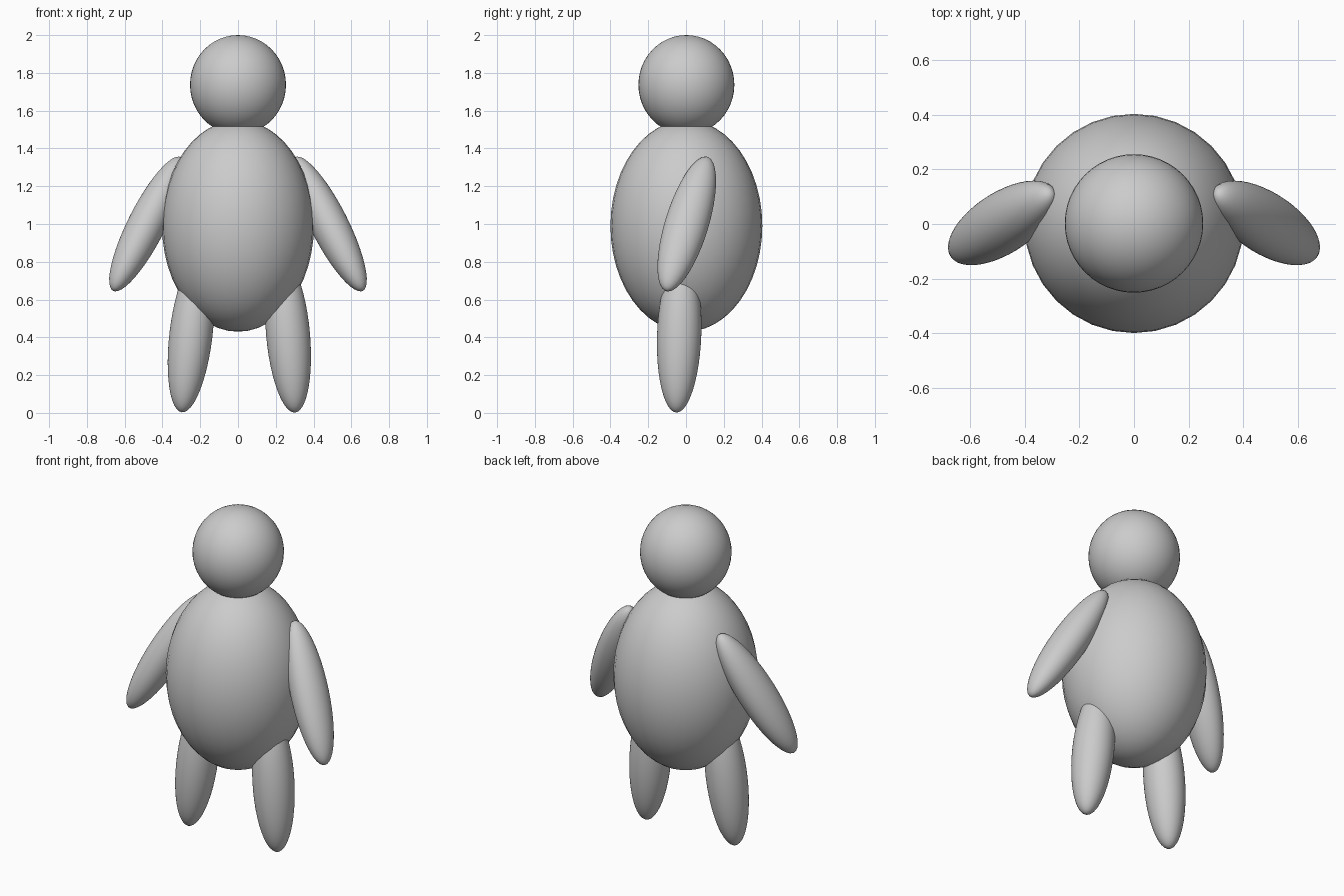
import bpy
from mathutils import Vector, Matrix

if "Cube" in bpy.data.objects:
    bpy.data.objects.remove(bpy.data.objects["Cube"])

grey = bpy.data.materials.new("plain grey")
grey.diffuse_color = (0.6, 0.6, 0.6, 1)
grey.use_nodes = True
grey.node_tree.nodes["Principled BSDF"].inputs["Base Color"].default_value = grey.diffuse_color


def ellipsoid(name, centre, radii, axis=(0, 0, 1), segments=48, rings=24):
    """Smooth ellipsoid whose long local z axis points along the given direction."""
    z = Vector(axis).normalized()
    x = Vector((0, 1, 0)).cross(z).normalized()
    y = z.cross(x)
    turn = Matrix((x, y, z)).transposed().to_4x4()
    bpy.ops.mesh.primitive_uv_sphere_add(segments=segments, ring_count=rings, radius=1)
    ob = bpy.context.object
    ob.name = name
    ob.data.transform(turn @ Matrix.Diagonal((*radii, 1)))
    ob.location = centre
    ob.data.materials.append(grey)
    bpy.ops.object.shade_smooth()
    return ob


# Torso and head
ellipsoid("body", (0, 0.002, 0.99), (0.402, 0.402, 0.56), segments=32, rings=24)
ellipsoid("head", (0, 0.002, 1.737), (0.254, 0.254, 0.263))

# Arms slope outward and forward from the shoulders
for side, label in ((1, "right"), (-1, "left")):
    ellipsoid(label + "_arm", (side * 0.482, 0.004, 1.0), (0.10, 0.115, 0.41),
              axis=(-0.435 * side, 0.264, 0.86))

# Legs splay slightly outward
ellipsoid("right_leg", (0.265, -0.036, 0.415), (0.116, 0.117, 0.415), axis=(-0.09, 0.036, 1))
ellipsoid("left_leg", (-0.249, -0.036, 0.415), (0.114, 0.117, 0.415), axis=(0.118, 0.036, 1))
